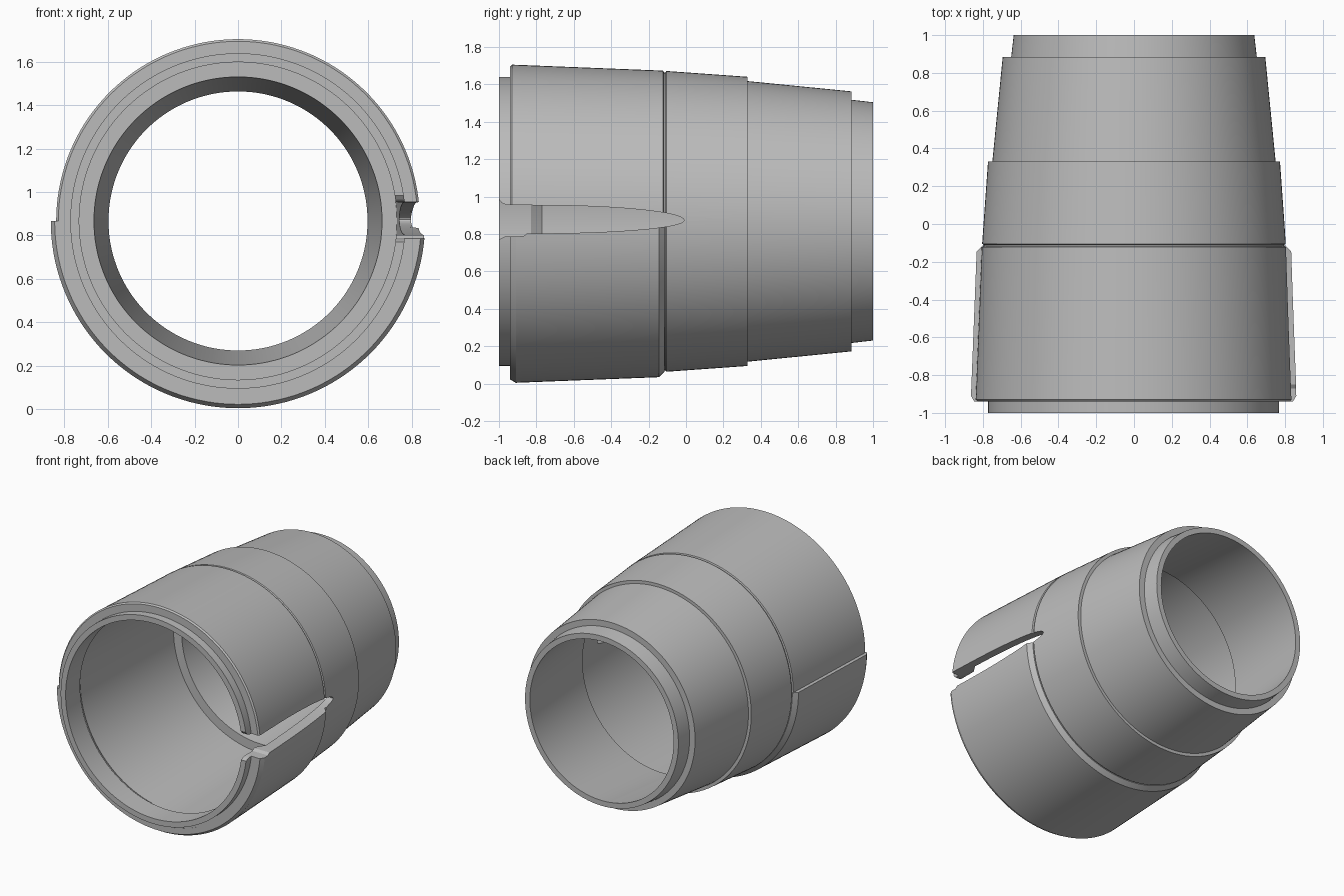
import bpy, bmesh, math

if "Cube" in bpy.data.objects:
    bpy.data.objects.remove(bpy.data.objects["Cube"])

AXIS_Z = 0.867

steel = bpy.data.materials.new("plain_grey")
steel.use_nodes = True
grey = (0.5, 0.5, 0.5, 1)
steel.diffuse_color = grey
steel.node_tree.nodes["Principled BSDF"].inputs["Base Color"].default_value = grey


def make_object(name, bm):
    bmesh.ops.recalc_face_normals(bm, faces=bm.faces[:])
    mesh = bpy.data.meshes.new(name)
    bm.to_mesh(mesh)
    bm.free()
    mesh.materials.append(steel)
    obj = bpy.data.objects.new(name, mesh)
    bpy.context.collection.objects.link(obj)
    return obj


def lathe(name, profile, start, sweep, steps):
    """Turn a closed (y, radius) profile about the lengthwise axis."""
    bm = bmesh.new()
    full = sweep > 6
    rings = []
    for i in range(steps if full else steps + 1):
        a = start + sweep * i / steps
        rings.append([bm.verts.new((r * math.cos(a), y, AXIS_Z + r * math.sin(a)))
                      for y, r in profile])
    n = len(profile)
    for i in range(steps):
        a, b = rings[i], rings[(i + 1) % len(rings)]
        for j in range(n):
            k = (j + 1) % n
            bm.faces.new((a[j], a[k], b[k], b[j]))
    if not full:
        bm.faces.new(rings[0])
        bm.faces.new(rings[-1])
    return make_object(name, bm)


# Stepped, tapered tube with an undercut bore and an inner shoulder
outside = [(-1, 0.773), (-0.94, 0.773), (-0.94, 0.828), (-0.93, 0.838),
           (-0.122, 0.806), (-0.118, 0.796), (-0.11, 0.796), (-0.105, 0.804),
           (0.33, 0.773), (0.33, 0.75), (0.885, 0.695), (0.885, 0.65), (1, 0.637)]
inside = [(1, 0.597), (0.28, 0.664), (0.28, 0.732), (-0.77, 0.772),
          (-0.83, 0.732), (-1, 0.732)]
body = lathe("tapered_tube", outside + inside, 0, math.tau, 144)

# Thicker half shell round the underside
shell = [(-0.941, 0.8), (-0.941, 0.845), (-0.91, 0.863), (-0.145, 0.833),
         (-0.115, 0.803), (-0.115, 0.798)]
sleeve = lathe("lower_half_shell", shell, math.pi, math.pi, 72)

# Slot cutter: long half ellipse, flared at the open end
upper, lower = [], []
for i in range(19):
    t = math.pi / 2 * i / 18
    y = -0.8 + 0.79 * math.sin(t)
    upper.append((y, 0.873 + 0.08 * math.cos(t)))
    lower.append((y, 0.873 - 0.07 * math.cos(t)))
outline = ([(-1.1, 0.99), (-1, 0.985), (-0.985, 0.965), (-0.96, 0.955)] + upper
           + lower[-2::-1]
           + [(-0.85, 0.802), (-0.87, 0.788), (-0.97, 0.785), (-1, 0.77), (-1.1, 0.77)])
bm = bmesh.new()
face = bm.faces.new([bm.verts.new((0.5, y, z)) for y, z in outline])
moved = bmesh.ops.extrude_face_region(bm, geom=[face])
for v in moved["geom"]:
    if isinstance(v, bmesh.types.BMVert):
        v.co.x = 1.2
cutter = make_object("slot_cutter", bm)
cutter.hide_render = True

# Cut the side slot through both parts, then shade
for obj in (body, sleeve):
    mod = obj.modifiers.new("slot", "BOOLEAN")
    mod.operation = "DIFFERENCE"
    mod.solver = "EXACT"
    mod.object = cutter
    bpy.ops.object.select_all(action="DESELECT")
    obj.select_set(True)
    bpy.context.view_layer.objects.active = obj
    bpy.ops.object.modifier_apply(modifier=mod.name)
    bpy.ops.object.shade_smooth_by_angle(angle=math.radians(25))

bpy.data.objects.remove(cutter)
